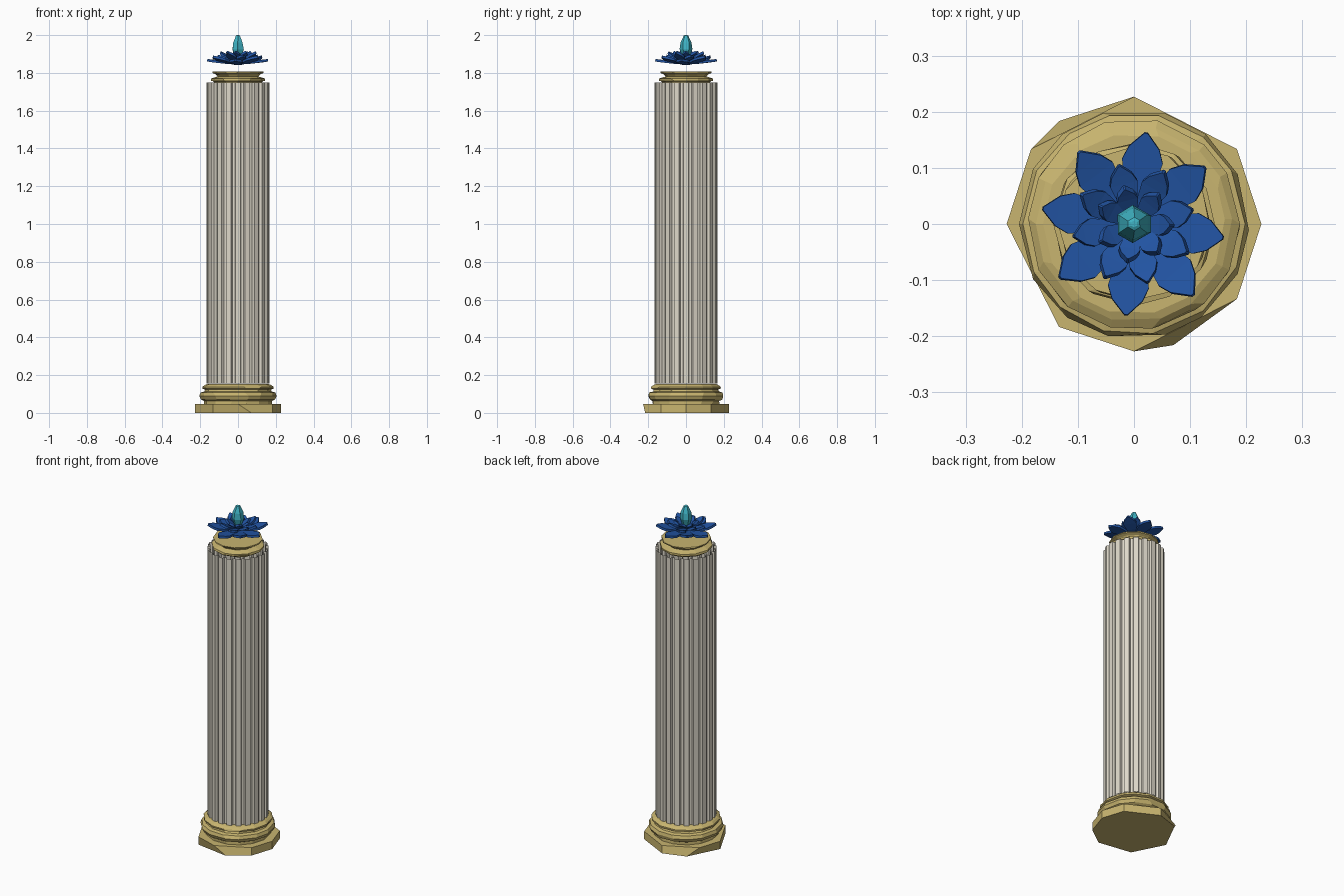
import bpy, bmesh, math, random
from math import sin, cos, radians, pi

if "Cube" in bpy.data.objects:
    bpy.data.objects.remove(bpy.data.objects["Cube"])

random.seed(4)


def material(name, rgb):
    m = bpy.data.materials.new(name)
    m.diffuse_color = (*rgb, 1)
    m.use_nodes = True
    m.node_tree.nodes["Principled BSDF"].inputs["Base Color"].default_value = m.diffuse_color
    return m


GOLD = material("pale_gold", (0.58, 0.46, 0.16))
STONE = material("warm_stone", (0.73, 0.69, 0.59))
BLUE = material("petal_blue", (0.016, 0.09, 0.37))
CYAN = material("crystal_cyan", (0.05, 0.45, 0.55))


def make_object(name, bm, mat):
    bmesh.ops.recalc_face_normals(bm, faces=bm.faces)
    mesh = bpy.data.meshes.new(name)
    bm.to_mesh(mesh)
    bm.free()
    mesh.materials.append(mat)
    ob = bpy.data.objects.new(name, mesh)
    bpy.context.collection.objects.link(ob)
    return ob


def loft(name, rings, mat):
    """Skin a stack of rings, each a list of points, and cap both ends."""
    bm = bmesh.new()
    rings = [[bm.verts.new(p) for p in ring] for ring in rings]
    for low, high in zip(rings, rings[1:]):
        n = len(low)
        for i in range(n):
            j = (i + 1) % n
            bm.faces.new((low[i], low[j], high[j], high[i]))
    bm.faces.new(rings[0])
    bm.faces.new(rings[-1])
    return make_object(name, bm, mat)


def ring(r, z, degrees):
    return [(r * cos(radians(d)), r * sin(radians(d)), z) for d in degrees]


def turned(name, profile, sides, mat, start=0.0, wobble=0.0):
    """Low-poly lathe of (radius, z) rings; wobble shifts corners unevenly."""
    return loft(name, [ring(r, z, [start + 360 * i / sides
                                   + random.choice((-1, 0, 1)) * wobble
                                   for i in range(sides)])
                       for r, z in profile], mat)


# Plinth: uneven octagon, its corners differ between bottom and top
loft("plinth", [ring(0.227, 0, (0, 36, 90, 126, 180, 234, 288, 324)),
                ring(0.227, 0.047, (0, 36, 90, 144, 180, 234, 270, 324))], GOLD)

# Stacked base mouldings
turned("base_moulding", [
    (0.18, 0.045), (0.18, 0.063), (0.196, 0.071), (0.205, 0.09), (0.198, 0.108),
    (0.178, 0.113), (0.174, 0.123), (0.188, 0.128), (0.189, 0.138),
    (0.175, 0.148), (0.162, 0.153)], 14, GOLD, 0, 3)

# Shaft: open fluted tube
bm = bmesh.new()
FLUTES = 20
outline = []
for k in range(FLUTES):
    for frac, r in ((-0.26, 0.166), (0.26, 0.166), (0.36, 0.151), (0.64, 0.151)):
        a = 2 * pi * (k + frac) / FLUTES
        outline.append((r * cos(a), r * sin(a)))
bottom = [bm.verts.new((x, y, 0.155)) for x, y in outline]
top = [bm.verts.new((x, y, 1.75)) for x, y in outline]
for i in range(len(outline)):
    j = (i + 1) % len(outline)
    bm.faces.new((bottom[i], bottom[j], top[j], top[i]))
make_object("fluted_shaft", bm, STONE)

# Capital: ring, neck and flared cup
turned("capital", [
    (0.125, 1.745), (0.13, 1.755), (0.144, 1.758), (0.144, 1.77), (0.124, 1.776),
    (0.108, 1.781), (0.118, 1.792), (0.136, 1.8), (0.136, 1.807)], 12, GOLD, 0, 4)


def petal(name, angle, r0, r1, z0, z1, width):
    """Pointed petal, narrow at the root, curling upward to its tip."""
    bm = bmesh.new()
    rows = []
    c, s = cos(angle), sin(angle)
    for u, w in ((0, 0.3), (0.35, 0.72), (0.66, 1.0), (0.82, 0.75), (1, 0.08)):
        r = r0 + (r1 - r0) * u
        z = z0 + (z1 - z0) * u ** 1.3
        rows.append([bm.verts.new((r * c - t * s, r * s + t * c, z))
                     for t in (-w * width / 2, w * width / 2)])
    for a, b in zip(rows, rows[1:]):
        bm.faces.new((a[0], a[1], b[1], b[0]))
    ob = make_object(name, bm, BLUE)
    mod = ob.modifiers.new("thickness", 'SOLIDIFY')
    mod.thickness = 0.013
    mod.offset = 0


# Floating flower: three tiers of petals, every second one tipped higher
# (count, start degrees, root radius, tip radius, root z, tip z, width)
tiers = {
    "outer": (8, -7, 0.015, 0.165, 1.851, 1.867, 0.073),
    "middle": (8, 14, 0.012, 0.110, 1.862, 1.890, 0.050),
    "inner": (7, 0, 0.010, 0.068, 1.872, 1.912, 0.038),
}
for tier, (n, a0, r0, r1, z0, z1, w) in tiers.items():
    for k in range(n):
        a = radians(a0 + 360 * k / n + random.uniform(-3, 3))
        lift = 0.018 if k % 2 and tier != "inner" else 0
        petal(f"{tier}_petal_{k + 1}", a, r0, r1 * random.uniform(0.97, 1.0),
              z0, z1 + lift, w)

# Flower heart under the crystal
turned("flower_heart", [(0.02, 1.842), (0.032, 1.85), (0.028, 1.88)], 8, BLUE)

# Crystal
turned("crystal", [(0.015, 1.87), (0.034, 1.925), (0.029, 1.96), (0.012, 1.997),
                   (0.006, 2.0)], 6, CYAN, 90, 4)
